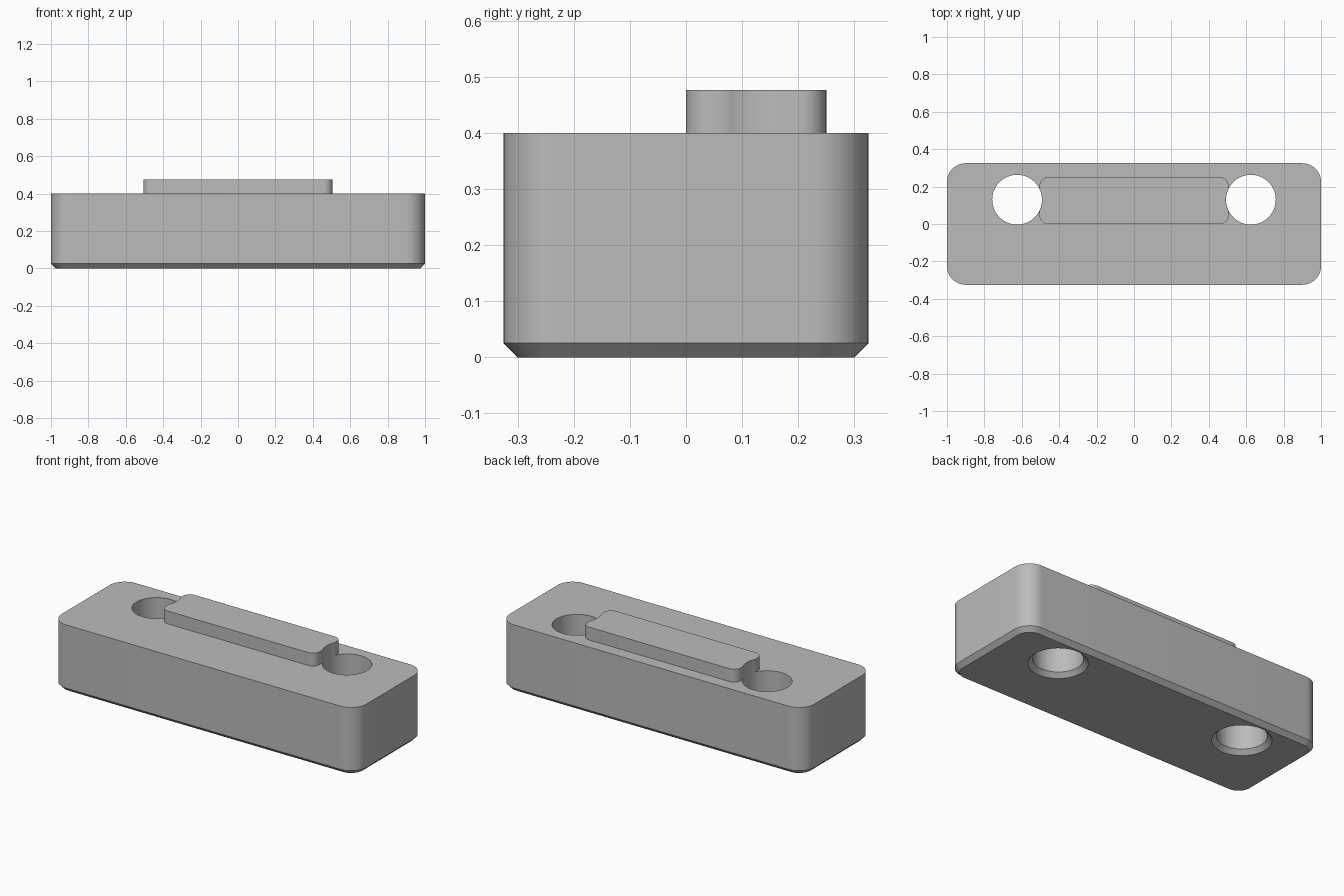
import bpy, bmesh
from math import cos, sin, pi, radians

if "Cube" in bpy.data.objects:
    bpy.data.objects.remove(bpy.data.objects["Cube"])

grey = bpy.data.materials.new("plain grey")
grey.use_nodes = True
grey.diffuse_color = (0.5, 0.5, 0.5, 1)
grey.node_tree.nodes["Principled BSDF"].inputs["Base Color"].default_value = (0.5, 0.5, 0.5, 1)


def rounded_outline(x0, x1, y0, y1, r, steps=12):
    """Counter-clockwise rectangle with rounded corners."""
    corners = [(x1 - r, y1 - r), (x0 + r, y1 - r), (x0 + r, y0 + r), (x1 - r, y0 + r)]
    return [(cx + r * cos(a), cy + r * sin(a))
            for q, (cx, cy) in enumerate(corners)
            for a in [(q + i / steps) * pi / 2 for i in range(steps + 1)]]


def circle(cx, cy, r, steps=64):
    return [(cx + r * cos(2 * pi * i / steps), cy + r * sin(2 * pi * i / steps))
            for i in range(steps)]


def loft(name, sections):
    """Closed solid through matching outlines given as (z, points)."""
    bm = bmesh.new()
    rings = [[bm.verts.new((x, y, z)) for x, y in pts] for z, pts in sections]
    for low, high in zip(rings, rings[1:]):
        for i in range(len(low)):
            j = (i + 1) % len(low)
            bm.faces.new((low[i], low[j], high[j], high[i]))
    bm.faces.new(rings[0][::-1])
    bm.faces.new(rings[-1])
    mesh = bpy.data.meshes.new(name)
    bm.to_mesh(mesh)
    bm.free()
    mesh.materials.append(grey)
    obj = bpy.data.objects.new(name, mesh)
    bpy.context.collection.objects.link(obj)
    return obj


# Block with rounded corners and a chamfered underside
CH = 0.025
body = loft("body", [
    (0, rounded_outline(-1 + CH, 1 - CH, -0.325 + CH, 0.325 - CH, 0.1 - CH)),
    (CH, rounded_outline(-1, 1, -0.325, 0.325, 0.1)),
    (0.4, rounded_outline(-1, 1, -0.325, 0.325, 0.1))])

# Raised rail on top
rail_outline = rounded_outline(-0.505, 0.505, 0, 0.25, 0.045)
rail = loft("rail", [(0.4, rail_outline), (0.476, rail_outline)])

# Through holes, countersunk from below
R = 0.133
cutters = [loft("hole_cutter", [(-CH, circle(x, 0.13, R + 2 * CH)),
                                (CH, circle(x, 0.13, R)),
                                (0.6, circle(x, 0.13, R))])
           for x in (-0.625, 0.625)]

for part in (body, rail):
    bpy.ops.object.select_all(action='DESELECT')
    part.select_set(True)
    bpy.context.view_layer.objects.active = part
    for cutter in cutters:
        mod = part.modifiers.new("hole", 'BOOLEAN')
        mod.operation = 'DIFFERENCE'
        mod.solver = 'EXACT'
        mod.object = cutter
        bpy.ops.object.modifier_apply(modifier=mod.name)
    bpy.ops.object.shade_smooth_by_angle(angle=radians(30))

for cutter in cutters:
    bpy.data.objects.remove(cutter)
